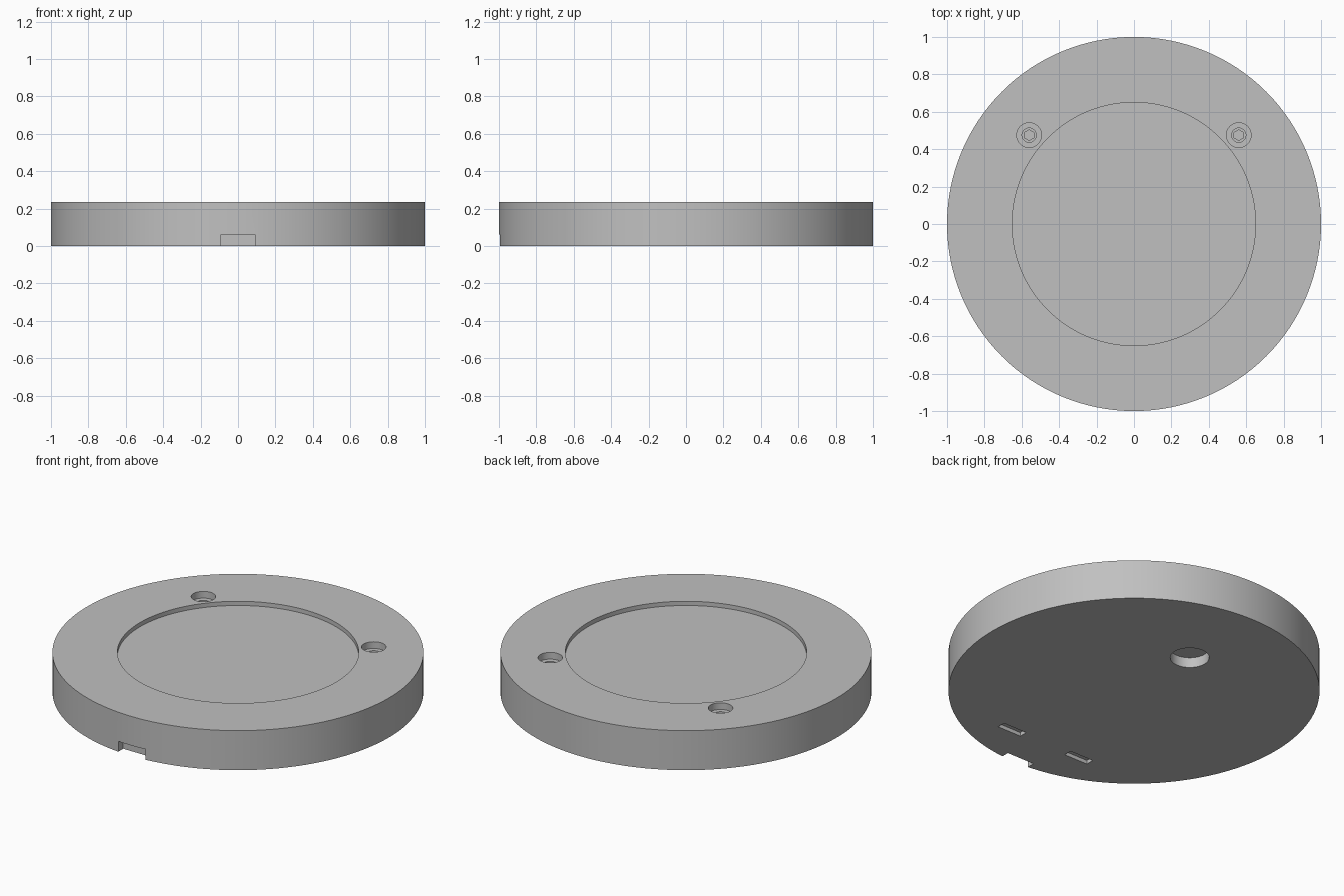
import bpy
import math

if "Cube" in bpy.data.objects:
    bpy.data.objects.remove(bpy.data.objects["Cube"])

HEIGHT = 0.235

grey = bpy.data.materials.new("plain grey")
grey.diffuse_color = (0.53, 0.53, 0.53, 1)
grey.use_nodes = True
grey.node_tree.nodes["Principled BSDF"].inputs["Base Color"].default_value = grey.diffuse_color


def cylinder(name, x, y, radius, z0, z1, sides):
    bpy.ops.mesh.primitive_cylinder_add(
        vertices=sides, radius=radius, depth=z1 - z0, location=(x, y, (z0 + z1) / 2))
    obj = bpy.context.object
    obj.name = name
    return obj


def box(name, x0, x1, y0, y1, z0, z1):
    bpy.ops.mesh.primitive_cube_add(
        size=1, location=((x0 + x1) / 2, (y0 + y1) / 2, (z0 + z1) / 2))
    obj = bpy.context.object
    obj.name = name
    obj.scale = (x1 - x0, y1 - y0, z1 - z0)
    bpy.ops.object.transform_apply(location=False, rotation=False, scale=True)
    return obj


def cut(target, cutter):
    cutter.hide_render = True
    mod = target.modifiers.new("cut", 'BOOLEAN')
    mod.operation = 'DIFFERENCE'
    mod.solver = 'EXACT'
    mod.object = cutter
    bpy.ops.object.select_all(action='DESELECT')
    target.select_set(True)
    bpy.context.view_layer.objects.active = target
    bpy.ops.object.modifier_apply(modifier=mod.name)
    bpy.data.objects.remove(cutter, do_unlink=True)


# Round base plate
base = cylinder("round_base", 0, 0, 1.0, 0, HEIGHT, 128)
base.data.materials.append(grey)

# Shallow round recess in the top
cut(base, cylinder("top_recess", 0, 0, 0.65, HEIGHT - 0.025, HEIGHT + 0.1, 128))

# Blind socket in the underside
cut(base, cylinder("bottom_socket", 0, 0.467, 0.105, -0.1, 0.06, 64))

# Cable notch at the lower front rim
cut(base, box("front_notch", -0.09, 0.09, -1.1, -0.95, -0.1, 0.062))

for side in (-1, 1):
    # Stepped screw holes: counterbore, bore, hexagonal bottom
    x, y = side * 0.56, 0.475
    for radius, depth, sides in ((0.066, 0.04, 48), (0.038, 0.07, 32), (0.028, 0.1, 6)):
        cut(base, cylinder("screw_hole", x, y, radius, HEIGHT - depth, HEIGHT + 0.1, sides))
    # Shallow rectangular slots in the underside
    cx = side * 0.234
    cut(base, box("bottom_slot", cx - 0.078, cx + 0.078, -0.767, -0.718, -0.1, 0.022))

# Smooth round walls, sharp rims
bpy.ops.object.select_all(action='DESELECT')
base.select_set(True)
bpy.context.view_layer.objects.active = base
bpy.ops.object.shade_smooth_by_angle(angle=math.radians(30))
